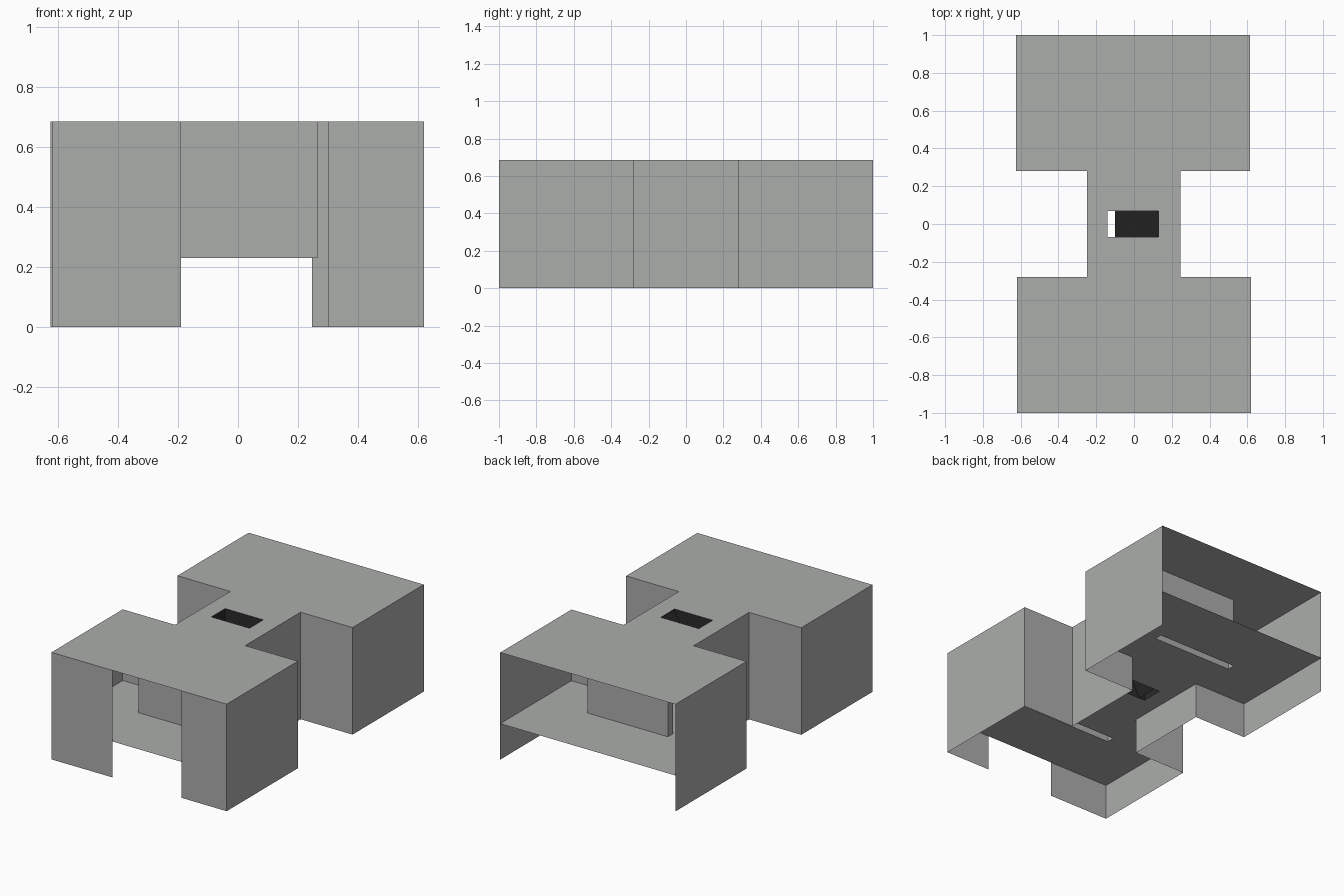
import bpy, bmesh

if "Cube" in bpy.data.objects:
    bpy.data.objects.remove(bpy.data.objects["Cube"])

H, FLOOR = 0.685, 0.23


def material(name, col):
    m = bpy.data.materials.new(name)
    m.diffuse_color = (*col, 1)
    m.use_nodes = True
    m.node_tree.nodes["Principled BSDF"].inputs["Base Color"].default_value = m.diffuse_color
    return m


GREY = material("concrete_grey", (0.41, 0.42, 0.41))
DARK = material("shaft_black", (0.023, 0.023, 0.023))


def finish(name, bm, mat):
    bmesh.ops.remove_doubles(bm, verts=bm.verts, dist=1e-5)
    me = bpy.data.meshes.new(name)
    bm.to_mesh(me)
    bm.free()
    me.materials.append(mat)
    ob = bpy.data.objects.new(name, me)
    bpy.context.collection.objects.link(ob)
    return ob


def walls(name, path, z0, z1, mat=GREY):
    """Thin upright sheets following a plan outline."""
    bm = bmesh.new()
    for (ax, ay), (bx, by) in zip(path, path[1:]):
        bm.faces.new([bm.verts.new(p) for p in
                      ((ax, ay, z0), (bx, by, z0), (bx, by, z1), (ax, ay, z1))])
    return finish(name, bm, mat)


def inside(x, y, rects):
    return any(a < x < b and c < y < d for a, b, c, d in rects)


def slab(name, z, solid, holes):
    """Flat sheet covering the solid rectangles, minus the holes."""
    rects = solid + holes
    xs = sorted({v for r in rects for v in r[:2]})
    ys = sorted({v for r in rects for v in r[2:]})
    bm = bmesh.new()
    for x0, x1 in zip(xs, xs[1:]):
        for y0, y1 in zip(ys, ys[1:]):
            cx, cy = (x0 + x1) / 2, (y0 + y1) / 2
            if inside(cx, cy, solid) and not inside(cx, cy, holes):
                bm.faces.new([bm.verts.new(p) for p in
                              ((x0, y0, z), (x1, y0, z), (x1, y1, z), (x0, y1, z))])
    bmesh.ops.remove_doubles(bm, verts=bm.verts, dist=1e-5)
    bmesh.ops.dissolve_limit(bm, angle_limit=0.01, verts=bm.verts, edges=bm.edges)
    return finish(name, bm, GREY)


def loop(r):
    a, b, c, d = r
    return [(a, c), (b, c), (b, d), (a, d), (a, c)]


# Plan rectangles (x0, x1, y0, y1)
front_block = (-0.62, 0.62, -1, -0.28)
neck = (-0.25, 0.247, -0.28, 0.28)
back_block = (-0.625, 0.615, 0.28, 1)
shaft = (-0.14, 0.13, -0.07, 0.07)
front_partition = (-0.29, 0.265, -0.59, -0.54)
back_partition = (-0.285, 0.285, 0.54, 0.59)
plan = [front_block, neck, back_block]

# Roof, and raised floor open under the partitions
slab("roof", H, plan, [shaft])
slab("raised_floor", FLOOR, plan, [shaft, front_partition, back_partition])

# Outer walls: doorway at the front, back fully open
walls("right_wall", [(0.30, -1), (0.62, -1), (0.62, -0.28), (0.247, -0.28),
                     (0.247, 0.28), (0.615, 0.28), (0.615, 1)], 0, H)
walls("left_wall", [(-0.19, -1), (-0.62, -1), (-0.62, -0.28), (-0.25, -0.28),
                    (-0.25, 0.28), (-0.625, 0.28), (-0.625, 1)], 0, H)

# Hollow inner partitions facing each open end
walls("front_partition", loop(front_partition), FLOOR, H)
walls("back_partition", loop(back_partition), FLOOR, H)

# Dark shaft through the neck with a sloping chute inside
walls("shaft_walls", loop(shaft), FLOOR, H, DARK)
bm = bmesh.new()
bm.faces.new([bm.verts.new(p) for p in
              ((-0.10, -0.07, FLOOR), (0.13, -0.07, H - 0.01),
               (0.13, 0.07, H - 0.01), (-0.10, 0.07, FLOOR))])
finish("shaft_chute", bm, DARK)
